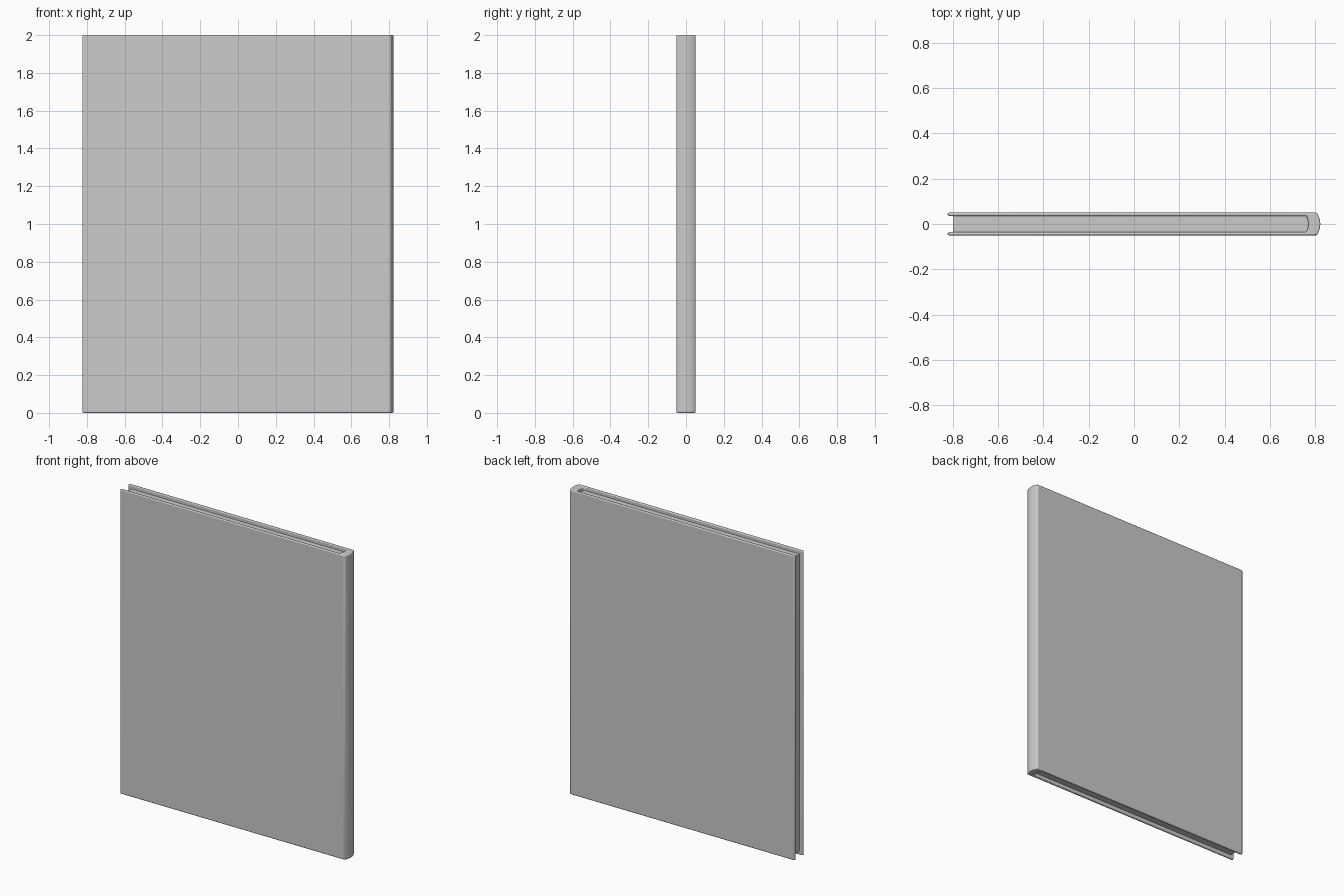
import bpy, bmesh, math

if "Cube" in bpy.data.objects:
    bpy.data.objects.remove(bpy.data.objects["Cube"])


def extrude_profile(name, points, z0, z1):
    """Extrude a closed top-view outline upward from z0 to z1."""
    bm = bmesh.new()
    face = bm.faces.new([bm.verts.new((x, y, z0)) for x, y in points])
    res = bmesh.ops.extrude_face_region(bm, geom=[face])
    top = [v for v in res["geom"] if isinstance(v, bmesh.types.BMVert)]
    bmesh.ops.translate(bm, verts=top, vec=(0, 0, z1 - z0))
    bmesh.ops.recalc_face_normals(bm, faces=bm.faces)
    mesh = bpy.data.meshes.new(name)
    bm.to_mesh(mesh)
    bm.free()
    obj = bpy.data.objects.new(name, mesh)
    bpy.context.collection.objects.link(obj)
    return obj


def bowed(x_edge, x_mid, half, steps=6):
    """Gently bowed spine line running from -half to +half in y."""
    ys = [half * (2 * i / steps - 1) for i in range(steps + 1)]
    return [(x_mid - (x_mid - x_edge) * (y / half) ** 2, y) for y in ys]


FORE, OUT, INN = -0.823, 0.05, 0.035

# Cover: two boards joined by a bowed spine
outer = [(FORE, -OUT)] + bowed(0.808, 0.823, OUT) + [(FORE, OUT)]
inner = [(FORE, INN)] + bowed(0.762, 0.77, INN)[::-1] + [(FORE, -INN)]
cover = extrude_profile("cover", outer + inner, 0.0, 2.0)

bevel = cover.modifiers.new("rounded_edges", 'BEVEL')
bevel.width = 0.0065
bevel.segments = 3
bevel.limit_method = 'ANGLE'
bevel.angle_limit = math.radians(40)

# Page block, set back from the cover edges
pages = extrude_profile(
    "pages", [(-0.80, -INN)] + bowed(0.762, 0.77, INN) + [(-0.80, INN)], 0.025, 1.975)

for obj in (cover, pages):
    bpy.ops.object.select_all(action='DESELECT')
    obj.select_set(True)
    bpy.context.view_layer.objects.active = obj
    bpy.ops.object.shade_smooth_by_angle(angle=math.radians(40))
